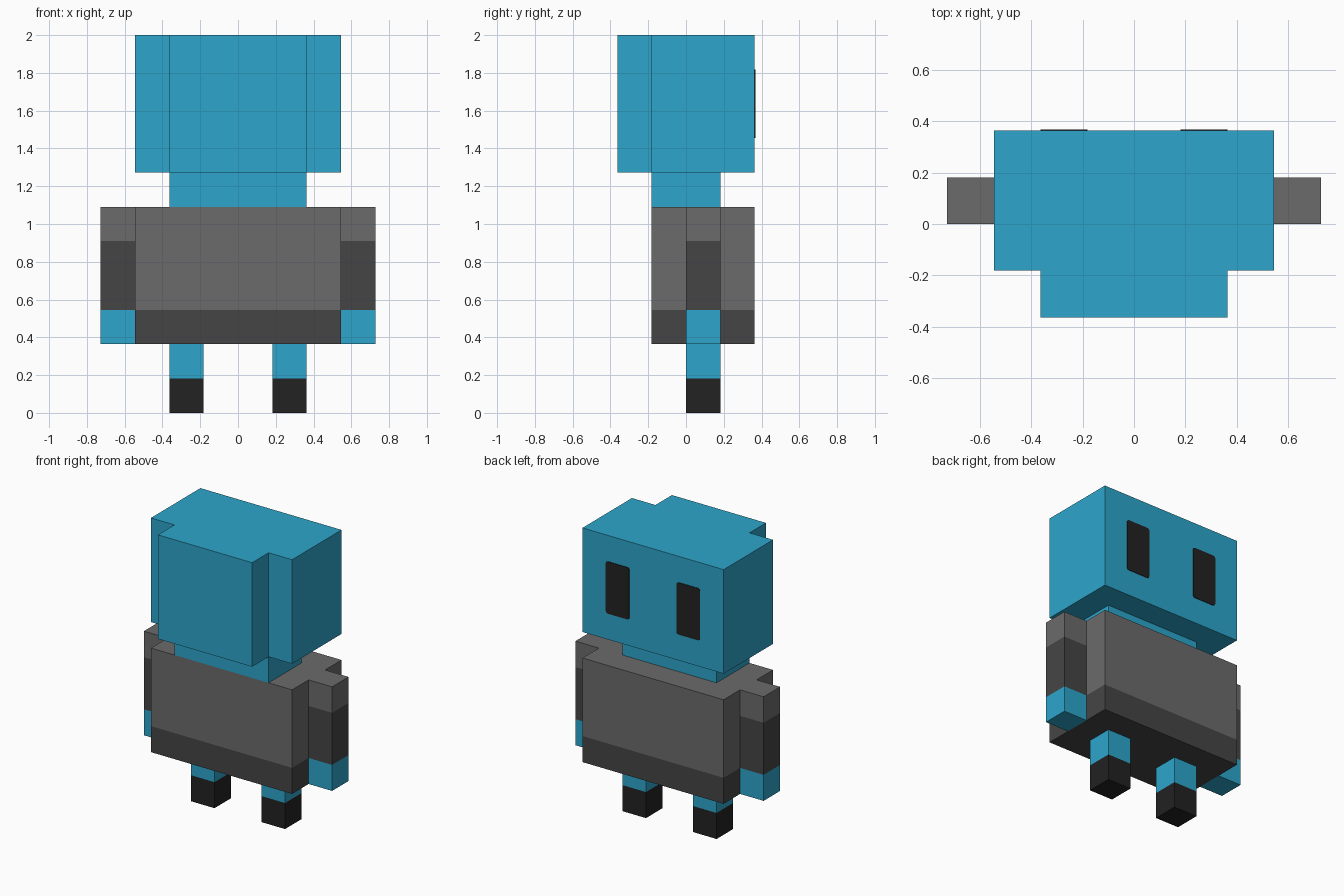
import bpy
import bmesh

cube = bpy.data.objects.get("Cube")
if cube:
    bpy.data.objects.remove(cube, do_unlink=True)

U = 2 / 11  # one grid block


def material(name, r, g, b):
    mat = bpy.data.materials.new(name)
    mat.use_nodes = True
    mat.diffuse_color = (r, g, b, 1)
    mat.node_tree.nodes["Principled BSDF"].inputs["Base Color"].default_value = (r, g, b, 1)
    return mat


BLUE = material("bright blue", 0.026, 0.381, 0.597)
GREY = material("mid grey", 0.147, 0.147, 0.147)
DARK = material("dark grey", 0.060, 0.060, 0.060)
BLACK = material("near black", 0.016, 0.016, 0.016)


def rect(x0, x1, y0, y1):
    return [(x0, y0), (x1, y0), (x1, y1), (x0, y1)]


def mirrored(outline):
    return [(-x, y) for x, y in reversed(outline)]


def prism(name, outline, levels, mats):
    """Extrude a footprint through the levels, one material per band."""
    bm = bmesh.new()
    rings = [[bm.verts.new((x * U, y * U, z * U)) for x, y in outline] for z in levels]
    bm.faces.new(rings[0][::-1])
    n = len(outline)
    for band, (low, high) in enumerate(zip(rings, rings[1:])):
        for i in range(n):
            j = (i + 1) % n
            face = bm.faces.new((low[i], low[j], high[j], high[i]))
            face.material_index = band
    bm.faces.new(rings[-1]).material_index = len(mats) - 1
    mesh = bpy.data.meshes.new(name)
    bm.to_mesh(mesh)
    bm.free()
    for mat in mats:
        mesh.materials.append(mat)
    obj = bpy.data.objects.new(name, mesh)
    bpy.context.collection.objects.link(obj)
    return obj


# Head with its narrower front block, and the neck
head_outline = [(-3, -1), (-2, -1), (-2, -2), (2, -2), (2, -1), (3, -1), (3, 2), (-3, 2)]
prism("head", head_outline, (7, 11), [BLUE])
prism("neck", rect(-2, 2, -1, 1), (6, 7), [BLUE])

# Torso with a dark waistband
prism("torso", rect(-3, 3, -1, 2), (2, 3, 6), [DARK, GREY])

# Paired limbs and eyes
arm = rect(3, 4, 0, 1)
leg = rect(1, 2, 0, 1)
eye = rect(1, 2, 1.99, 2.02)
for side, shape in (("left", list), ("right", mirrored)):
    prism(side + "_arm", shape(arm), (2, 3, 5, 6), [BLUE, DARK, GREY])
    prism(side + "_leg", shape(leg), (0, 1, 2), [BLACK, BLUE])
    plate = prism(side + "_eye", shape(eye), (8, 10), [BLACK])

    # Soften the four corners of the eye plate
    bm = bmesh.new()
    bm.from_mesh(plate.data)
    corners = [e for e in bm.edges
               if abs(e.verts[0].co.y - e.verts[1].co.y) > 0.001]
    bmesh.ops.bevel(bm, geom=corners, offset=0.015, segments=2,
                    profile=0.5, affect='EDGES')
    bm.to_mesh(plate.data)
    bm.free()
